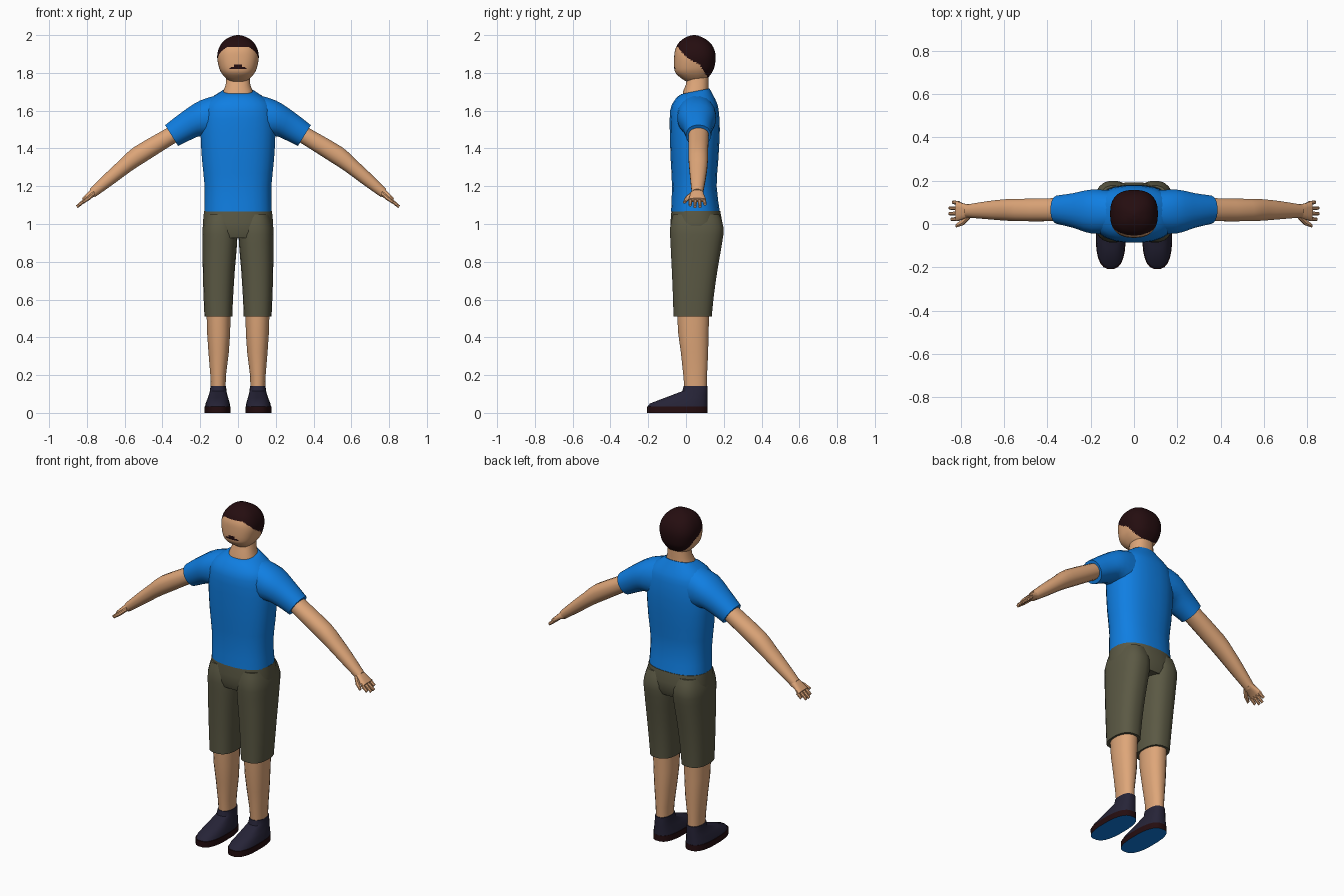
import bpy, bmesh, math
from mathutils import Vector

if "Cube" in bpy.data.objects:
    bpy.data.objects.remove(bpy.data.objects["Cube"])


def material(name, rgb):
    m = bpy.data.materials.new(name)
    m.diffuse_color = (*rgb, 1)
    m.use_nodes = True
    m.node_tree.nodes["Principled BSDF"].inputs["Base Color"].default_value = m.diffuse_color
    return m


SKIN = material("skin", (0.73, 0.38, 0.19))
BLUE = material("blue", (0.005, 0.21, 0.76))
OLIVE = material("olive", (0.105, 0.10, 0.058))
HAIR = material("dark_brown", (0.018, 0.004, 0.005))
NAVY = material("navy", (0.019, 0.017, 0.038))


def unit_ring(n, power):
    """Points of a superellipse of radius 1."""
    out = []
    for i in range(n):
        a = 2 * math.pi * (i + 0.5) / n
        c, s = math.cos(a), math.sin(a)
        out.append((math.copysign(abs(c) ** (2 / power), c),
                    math.copysign(abs(s) ** (2 / power), s)))
    return out


def level(rows, n=24, power=2.4):
    """Horizontal rings from rows of (z, x0, x1, y0, y1, tilt)."""
    rings = []
    for z, x0, x1, y0, y1, *tilt in rows:
        t = tilt[0] if tilt else 0
        rings.append([Vector(((x0 + x1) / 2 + c * (x1 - x0) / 2,
                              (y0 + y1) / 2 + s * (y1 - y0) / 2, z + t * s))
                      for c, s in unit_ring(n, power)])
    return rings


def limb(rows, n=16, power=2.2):
    """Sloping rings from rows of (top x, top z, bottom x, bottom z, y0, y1)."""
    rings = []
    for tx, tz, bx, bz, y0, y1 in rows:
        mid = Vector(((tx + bx) / 2, (y0 + y1) / 2, (tz + bz) / 2))
        up = Vector(((tx - bx) / 2, 0, (tz - bz) / 2))
        side = Vector((0, (y1 - y0) / 2, 0))
        rings.append([mid + side * c + up * s for c, s in unit_ring(n, power)])
    return rings


def refine(rows, steps):
    """Catmull-Rom interpolation between rows."""
    out = []
    for i in range(len(rows) - 1):
        p = [rows[max(i - 1, 0)], rows[i], rows[i + 1], rows[min(i + 2, len(rows) - 1)]]
        for k in range(steps):
            t = k / steps
            out.append(tuple(
                0.5 * (2 * b + (c - a) * t + (2 * a - 5 * b + 4 * c - d) * t * t
                       + (3 * b - a - 3 * c + d) * t ** 3) for a, b, c, d in zip(*p)))
    return out + [rows[-1]]


def loft(name, rings, mats, mirror=False, rule=None, angle=40):
    bm = bmesh.new()
    loops = [[bm.verts.new(p) for p in r] for r in rings]
    n = len(loops[0])
    for a, b in zip(loops, loops[1:]):
        for i in range(n):
            j = (i + 1) % n
            bm.faces.new((a[i], a[j], b[j], b[i]))
    bm.faces.new(loops[0])
    bm.faces.new(loops[-1])
    bmesh.ops.recalc_face_normals(bm, faces=bm.faces)
    for f in bm.faces:
        f.smooth = True
        if rule:
            f.material_index = rule(f.calc_center_median(), f.normal)
    me = bpy.data.meshes.new(name)
    bm.to_mesh(me)
    bm.free()
    me.set_sharp_from_angle(angle=math.radians(angle))
    for m in mats:
        me.materials.append(m)
    ob = bpy.data.objects.new(name, me)
    bpy.context.collection.objects.link(ob)
    if mirror:
        ob.modifiers.new("mirror", "MIRROR").use_mirror_merge = False
    return ob


# head with painted hair and moustache
HAIRLINE = [(-0.045, 1.937), (0.0, 1.885), (0.07, 1.845), (0.115, 1.775), (0.2, 1.74)]


def head_paint(c, normal):
    limit = 1.937
    for (y0, z0), (y1, z1) in zip(HAIRLINE, HAIRLINE[1:]):
        if y0 <= c.y <= y1:
            limit = z0 + (z1 - z0) * (c.y - y0) / (y1 - y0)
    bar = abs(c.x) < 0.042 and 1.820 < c.z < 1.831
    middle = abs(c.x) < 0.02 and 1.820 < c.z < 1.842
    return 1 if c.z > limit or (c.y < 0 and (bar or middle)) else 0


head_rows = [(1.755, .045, .0, .1), (1.775, .068, -.03, .118), (1.80, .088, -.055, .136),
             (1.83, .101, -.063, .150), (1.88, .110, -.063, .157), (1.92, .105, -.058, .151),
             (1.955, .088, -.042, .132), (1.98, .062, -.015, .102), (1.995, .03, .015, .07),
             (2.0, .005, .04, .05)]
head_rows = [(z, -r, r, y0, y1) for z, r, y0, y1 in refine(head_rows, 7)]
loft("head", level(head_rows, 72, 2.5), [SKIN, HAIR], rule=head_paint, angle=60)

# neck
loft("neck", level([(1.66, -.085, .085, -.02, .125), (1.705, -.078, .078, -.015, .12),
                    (1.735, -.066, .066, -.002, .12), (1.80, -.06, .06, .01, .12)]), [SKIN])

# shirt body and sleeves
shirt = [(1.065, .18, -.08, .18, 0), (1.20, .178, -.075, .163, 0), (1.34, .192, -.082, .172, 0),
         (1.50, .20, -.087, .18, 0), (1.60, .19, -.085, .174, 0), (1.645, .168, -.068, .163, 0),
         (1.68, .125, -.045, .142, .006), (1.703, .085, -.024, .125, .015)]
loft("shirt_body", level([(z, -r, r, y0, y1, t) for z, r, y0, y1, t in refine(shirt, 2)]), [BLUE])
loft("sleeve", limb(refine([(.07, 1.693, .10, 1.44, -.045, .155), (.20, 1.655, .19, 1.465, -.045, .16),
                            (.305, 1.587, .25, 1.445, -.018, .143),
                            (.386, 1.524, .317, 1.413, 0, .132)], 3), 20), [BLUE], mirror=True)

# arms
loft("arm", limb(refine([(.33, 1.535, .28, 1.46, .015, .12), (.40, 1.495, .35, 1.417, .012, .12),
                         (.555, 1.405, .495, 1.325, .012, .117), (.62, 1.345, .565, 1.28, .015, .115),
                         (.70, 1.27, .66, 1.21, .022, .105), (.785, 1.185, .757, 1.142, .03, .09)], 2)),
     [SKIN], mirror=True)

# hands
loft("palm", limb([(.77, 1.19, .745, 1.15, .032, .09), (.795, 1.168, .78, 1.138, .022, .095),
                   (.826, 1.137, .812, 1.115, .013, .107)], 12, 3), [SKIN], mirror=True)
for i, (y0, y1, reach) in enumerate([(.024, .022, .848), (.048, .048, .858),
                                     (.072, .074, .857), (.096, .101, .842)]):
    drop = 1.126 - (reach - .815) * .82
    loft(f"finger_{i + 1}", limb([(.815, 1.137, .803, 1.118, y0 - .011, y0 + .011),
                                  (reach, drop + .008, reach - .01, drop - .007, y1 - .008, y1 + .008)],
                                 8, 2), [SKIN], mirror=True)
loft("thumb", limb([(.765, 1.175, .755, 1.152, .022, .055), (.795, 1.148, .783, 1.128, -.006, .026),
                    (.825, 1.122, .815, 1.108, -.016, .0)], 8, 2), [SKIN], mirror=True)

# shorts
loft("shorts_hips", level([(.925, -.17, .17, -.07, .175), (.96, -.186, .186, -.082, .19),
                           (1.01, -.187, .187, -.083, .193), (1.07, -.181, .181, -.078, .182)]), [OLIVE])
loft("shorts_leg", level(refine([(.51, .030, .178, -.067, .137), (.62, .025, .183, -.070, .148),
                                 (.76, .016, .187, -.076, .168), (.90, .004, .189, -.083, .192),
                                 (.98, .004, .188, -.085, .2), (1.05, .02, .17, -.07, .178)], 2), 24, 2.5),
     [OLIVE], mirror=True)

# lower legs
loft("lower_leg", level([(.12, .066, .144, -.008, .11), (.20, .063, .147, -.015, .112),
                         (.32, .048, .157, -.028, .118), (.42, .041, .164, -.042, .12),
                         (.56, .038, .168, -.05, .125)], 20, 2.2), [SKIN], mirror=True)

# shoes: navy upper, dark rim, blue underside
loft("shoe_upper", level([(.03, .04, .175, -.207, .115), (.05, .043, .172, -.192, .115),
                          (.08, .052, .16, -.112, .115), (.115, .061, .149, -.02, .115),
                          (.143, .063, .146, -.013, .114)], 24, 2.6), [NAVY], mirror=True)
loft("shoe_sole", level([(0, .038, .177, -.207, .116), (.035, .038, .177, -.209, .116)], 24, 2.6),
     [HAIR, BLUE], mirror=True, rule=lambda c, n: 1 if n.z < -.5 else 0)
